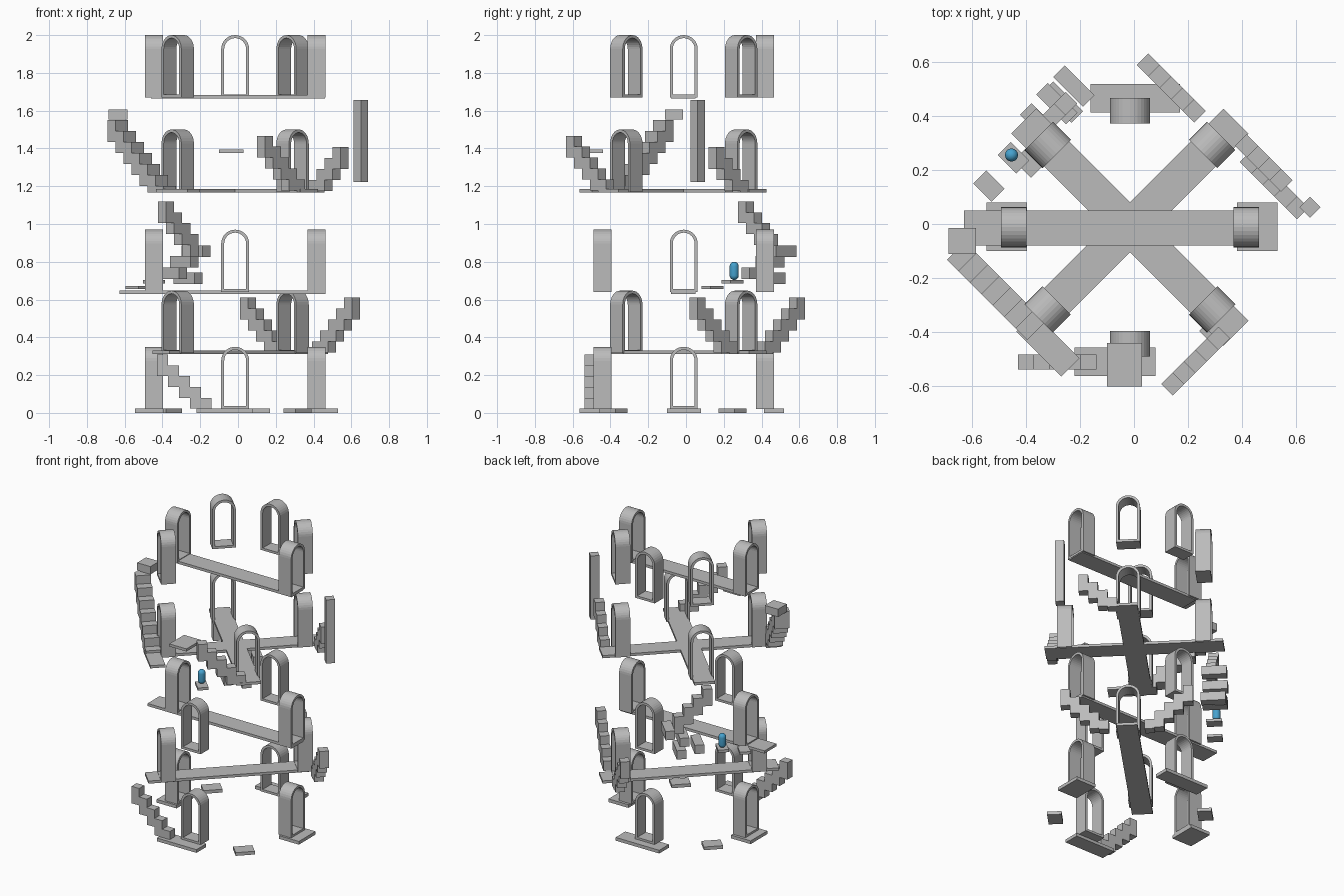
import bpy, bmesh, math
from mathutils import Matrix, Vector

if "Cube" in bpy.data.objects:
    bpy.data.objects.remove(bpy.data.objects["Cube"])


def material(name, rgb):
    m = bpy.data.materials.new(name)
    m.diffuse_color = (*rgb, 1)
    m.use_nodes = True
    m.node_tree.nodes["Principled BSDF"].inputs["Base Color"].default_value = m.diffuse_color
    return m


STONE = material("grey_stone", (0.5, 0.5, 0.5))
BLUE = material("blue", (0.06, 0.36, 0.62))
CX, CY, R = -0.015, -0.012, 0.43      # centre and radius of the arch ring
D = math.sqrt(0.5)


def finish(name, bm, mat=STONE):
    bmesh.ops.recalc_face_normals(bm, faces=bm.faces)
    me = bpy.data.meshes.new(name)
    bm.to_mesh(me)
    bm.free()
    me.materials.append(mat)
    ob = bpy.data.objects.new(name, me)
    bpy.context.collection.objects.link(ob)
    return ob


def add_box(bm, x, y, z0, z1, sx, sy, deg=0):
    """Box with its footprint centred on x, y and turned about z."""
    mat = (Matrix.Translation((x, y, (z0 + z1) / 2))
           @ Matrix.Rotation(math.radians(deg), 4, 'Z')
           @ Matrix.Diagonal((sx, sy, z1 - z0, 1)))
    bmesh.ops.create_cube(bm, size=1, matrix=mat)


def box(name, *args):
    bm = bmesh.new()
    add_box(bm, *args)
    return finish(name, bm)


def arch_loop(half, bottom, spring, n=16):
    pts = [(-half, bottom), (half, bottom)]
    for i in range(n + 1):
        a = math.pi * i / n
        pts.append((half * math.cos(a), spring + half * math.sin(a)))
    return pts


def arch(name, deg, z, w=0.148, h=0.33, depth=0.094, t=0.016):
    """Round-topped open frame facing outwards from the ring."""
    bm = bmesh.new()
    spring = h - w / 2
    loops = [arch_loop(w / 2, 0, spring), arch_loop(w / 2 - t, t, spring)]
    rings = [[bm.verts.new((s * depth / 2, u, v)) for u, v in lp]
             for s, lp in ((-1, loops[0]), (1, loops[0]), (1, loops[1]), (-1, loops[1]))]
    n = len(loops[0])
    for k in range(4):
        a, b = rings[k], rings[(k + 1) % 4]
        for i in range(n):
            j = (i + 1) % n
            bm.faces.new((a[i], a[j], b[j], b[i]))
    ob = finish(name, bm)
    r = math.radians(deg)
    ob.location = (CX + R * math.cos(r), CY + R * math.sin(r), z)
    ob.rotation_euler.z = r


def stairs(name, x, y, top, dx, dy, n, width=0.06, floor=-1.0, step=0.06, rise=0.058):
    """Blocks descending from the top step in direction dx, dy."""
    bm = bmesh.new()
    deg = math.degrees(math.atan2(dy, dx))
    for i in range(n):
        z1 = top - i * rise
        add_box(bm, x + dx * step * i, y + dy * step * i,
                max(z1 - 2 * rise, floor), z1, step, width, deg)
    return finish(name, bm)


# arches, level by level
levels = [(0.02, (0, 90, 180, 270)),
          (0.317, (45, 225)),
          (0.64, (0, 90, 180, 270)),
          (1.17, (45, 135, 225, 315)),
          (1.67, (0, 45, 90, 135, 180, 225))]
for lv, (z, angles) in enumerate(levels, 1):
    for a in angles:
        arch(f"arch_level{lv}_{a}", a, z)

# bridges between opposite arches
box("bridge_level2", CX, CY, 0.312, 0.33, 1.11, 0.13, 45)
box("bridge_level3", -0.083, -0.015, 0.63, 0.648, 1.09, 0.13)
box("bridge_level4_a", CX, CY, 1.168, 1.186, 1.11, 0.13, 45)
box("bridge_level4_b", CX, CY, 1.168, 1.186, 1.11, 0.13, -45)
box("bridge_level5", 0.0, -0.015, 1.664, 1.682, 0.92, 0.13)
box("landing_level4", -0.318, -0.447, 1.168, 1.186, 0.235, 0.095, -45)

# ground slabs
box("slab_front", -0.07, -0.51, 0, 0.022, 0.30, 0.105)
box("slab_back", 0.005, 0.465, 0, 0.022, 0.33, 0.105)
box("slab_left", -0.47, -0.01, 0, 0.022, 0.15, 0.18)
box("slab_right", 0.455, -0.01, 0, 0.022, 0.15, 0.18)
box("slab_front_right", 0.315, -0.385, 0, 0.022, 0.09, 0.12, -45)
box("slab_back_left", -0.37, 0.245, 0, 0.022, 0.09, 0.12, -45)

# floating plates and the tall post
box("stepping_plate_low", -0.537, 0.14, 0.655, 0.673, 0.068, 0.095, 45)
box("stepping_plate_high", -0.445, 0.245, 0.685, 0.703, 0.068, 0.097, 45)
box("front_plate", -0.035, -0.52, 1.377, 1.395, 0.13, 0.16)
box("tall_post", 0.65, 0.062, 1.222, 1.657, 0.055, 0.055, 45)

# stair flights
stairs("stairs_front_low", -0.40, -0.51, 0.31, 1, 0, 5, 0.055, 0.022, 0.058)
stairs("stairs_right_level2", 0.603, 0.06, 0.61, -D, D, 5, floor=0.312)
stairs("stairs_back_level2", 0.053, 0.588, 0.61, D, -D, 5, floor=0.312)
stairs("stairs_front_level4", 0.143, -0.592, 1.467, D, D, 5, floor=1.168)
stairs("stairs_right_level4", 0.543, 0.162, 1.407, -D, D, 4, floor=1.168)
stairs("stairs_left_level4", -0.637, -0.12, 1.55, D, -D, 7, 0.095, 1.168)
box("stairs_left_top_block", -0.635, -0.063, 1.553, 1.606, 0.10, 0.095)

# turning stair at the back left: narrow flight over wide blocks
stairs("stairs_turn_upper", -0.38, 0.318, 1.12, D, D, 4)
for i, (x, y, z) in enumerate([(-0.222, 0.51, 0.855), (-0.285, 0.445, 0.80),
                               (-0.345, 0.37, 0.74), (-0.265, 0.45, 0.712)]):
    box(f"stairs_turn_wide_{i}", x, y, z - 0.03, z + 0.03, 0.06, 0.155, 45)

# capsule figure
bm = bmesh.new()
bmesh.ops.create_uvsphere(bm, u_segments=20, v_segments=12, radius=0.024)
mid = [e for e in bm.edges if all(abs(v.co.z) < 1e-5 for v in e.verts)]
res = bmesh.ops.split_edges(bm, edges=mid)
for f in bm.faces:
    if f.calc_center_median().z > 0:
        for v in f.verts:
            v.tag = True
for v in bm.verts:
    v.co.z += 0.024 if v.tag else -0.024
rims = [e for e in bm.edges if e.is_boundary]
bmesh.ops.bridge_loops(bm, edges=rims)
capsule = finish("capsule_figure", bm, BLUE)
capsule.location = (-0.453, 0.255, 0.752)
for p in capsule.data.polygons:
    p.use_smooth = True
